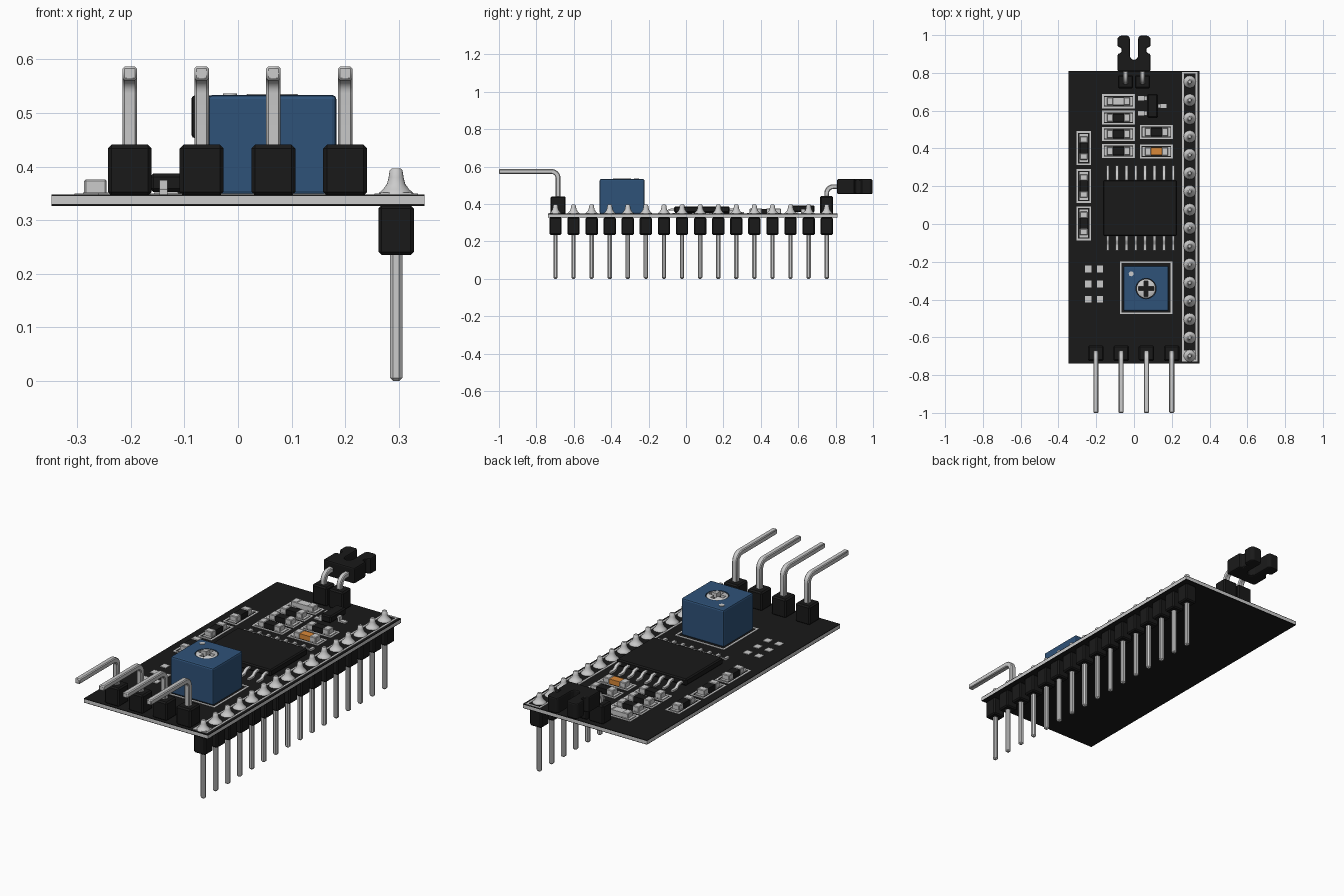
import bpy, bmesh, math
from mathutils import Vector

if "Cube" in bpy.data.objects:
    bpy.data.objects.remove(bpy.data.objects["Cube"])


def material(name, rgb):
    m = bpy.data.materials.new(name)
    m.diffuse_color = (*rgb, 1)
    m.use_nodes = True
    m.node_tree.nodes["Principled BSDF"].inputs["Base Color"].default_value = m.diffuse_color
    return m


BLACK = material("black", (0.010, 0.010, 0.010))
WHITE = material("white", (0.75, 0.75, 0.75))
BLUE = material("blue", (0.028, 0.085, 0.19))
ORANGE = material("orange", (0.7, 0.25, 0.04))
TOP = 0.348  # upper surface of the board


def finish(name, bm, mat=None, bevel=0, smooth=False, segments=1):
    bmesh.ops.recalc_face_normals(bm, faces=bm.faces)
    me = bpy.data.meshes.new(name)
    bm.to_mesh(me)
    bm.free()
    ob = bpy.data.objects.new(name, me)
    bpy.context.collection.objects.link(ob)
    if mat:
        me.materials.append(mat)
    if bevel:
        b = ob.modifiers.new("bevel", 'BEVEL')
        b.width, b.segments, b.limit_method = bevel, segments, 'ANGLE'
    if smooth:
        bpy.ops.object.select_all(action='DESELECT')
        ob.select_set(True)
        bpy.context.view_layer.objects.active = ob
        bpy.ops.object.shade_smooth_by_angle(angle=math.radians(40))
    return ob


def boxes(name, bounds, mat=None, bevel=0, segments=1):
    """One object from boxes given as (x0, x1, y0, y1, z0, z1)."""
    bm = bmesh.new()
    for x0, x1, y0, y1, z0, z1 in bounds:
        vs = bmesh.ops.create_cube(bm, size=1)["verts"]
        for v in vs:
            v.co = ((x0 + x1) / 2 + v.co.x * (x1 - x0), (y0 + y1) / 2 + v.co.y * (y1 - y0),
                    (z0 + z1) / 2 + v.co.z * (z1 - z0))
    return finish(name, bm, mat, bevel, segments=segments)


def block(x, y, w, d, z0, z1):
    return (x - w / 2, x + w / 2, y - d / 2, y + d / 2, z0, z1)


def frame(name, x, y, w, d, t=0.009):
    """Thin printed rectangle on the board."""
    z0, z1 = TOP - 0.001, TOP + 0.002
    boxes(name, [block(x - w / 2, y, t, d + t, z0, z1), block(x + w / 2, y, t, d + t, z0, z1),
                 block(x, y - d / 2, w - t, t, z0, z1), block(x, y + d / 2, w - t, t, z0, z1)], WHITE)


def strip(name, path, x, width, thick, bevel=0.004):
    """Rectangular wire swept along a (y, z) path."""
    bm = bmesh.new()
    pts = [Vector(p) for p in path]
    rings = []
    for i, p in enumerate(pts):
        a = (p - pts[i - 1]).normalized() if i else (pts[1] - p).normalized()
        b = (pts[i + 1] - p).normalized() if i < len(pts) - 1 else a
        t = (a + b).normalized()
        n = Vector((-t.y, t.x)) * (thick / 2 / max(t.dot(a), 0.3))
        rings.append([bm.verts.new((x + s * width / 2, *(p + n * k)))
                      for s, k in ((-1, -1), (1, -1), (1, 1), (-1, 1))])
    for r, q in zip(rings, rings[1:]):
        for j in range(4):
            bm.faces.new((r[j], r[(j + 1) % 4], q[(j + 1) % 4], q[j]))
    bm.faces.new(rings[0])
    bm.faces.new(rings[-1])
    return finish(name, bm, None, bevel, smooth=True)


def bent_path(y, z0, z_top, y_end, r):
    s = 1 if y_end > y else -1
    arc = [(y + s * r * (1 - math.cos(a)), z_top - r + r * math.sin(a))
           for a in [i * math.pi / 12 for i in range(7)]]
    return [(y, z0)] + arc + [(y_end, z_top)]


def lathe(name, x, y, profile, mat=None, n=16):
    bm = bmesh.new()
    vs = [bm.verts.new((x + r, y, z)) for r, z in profile]
    es = [bm.edges.new(p) for p in zip(vs, vs[1:])]
    bmesh.ops.spin(bm, geom=vs + es, cent=(x, y, 0), axis=(0, 0, 1), angle=2 * math.pi, steps=n)
    bmesh.ops.remove_doubles(bm, verts=bm.verts, dist=1e-5)
    return finish(name, bm, mat, smooth=True)


def cut(ob, cutter):
    m = ob.modifiers.new("cut", 'BOOLEAN')
    m.object, m.operation, m.solver = cutter, 'DIFFERENCE', 'EXACT'
    cutter.hide_render = True
    cutter.hide_set(True)


# circuit board: pale core with black faces
boxes("board_core", [(-0.348, 0.348, -0.738, 0.81, 0.33, 0.345)])
boxes("board_top_layer", [(-0.348, 0.348, -0.738, 0.81, 0.345, TOP)], BLACK)
boxes("board_bottom_layer", [(-0.348, 0.348, -0.738, 0.81, 0.327, 0.33)], BLACK)

# long downward header with solder cones
HX = 0.295
frame("header_outline", HX, 0.039, 0.072, 1.525)
for i in range(16):
    y = -0.698 + i * 0.0967
    boxes("header_housing", [block(HX, y, 0.066, 0.066, 0.235, 0.328)], BLACK, 0.006)
    boxes("header_pin", [block(HX, y, 0.023, 0.023, 0, 0.34)], None, 0.006)
    if i == 0:
        boxes("square_pad", [block(HX, y, 0.058, 0.058, TOP - 0.001, TOP + 0.004)])
    lathe("solder_cone", HX, y, [(0, TOP - 0.002), (0.033, TOP - 0.002), (0.032, 0.351), (0.024, 0.358),
                                 (0.017, 0.368), (0.014, 0.38), (0.012, 0.393), (0.008, 0.397), (0, 0.397)])

# four right-angle connector pins at the front
for x in (-0.202, -0.068, 0.066, 0.200):
    boxes("connector_housing", [block(x, -0.684, 0.082, 0.082, TOP - 0.002, 0.441)], BLACK, 0.007)
    strip("connector_pin", bent_path(-0.684, 0.36, 0.574, -1.0, 0.036), x, 0.027, 0.026)

# two right-angle pins at the back, carrying the jumper cap
for x in (-0.045, 0.045):
    boxes("jumper_housing", [block(x, 0.752, 0.082, 0.07, TOP - 0.002, 0.443)], BLACK, 0.007)
    strip("jumper_pin", bent_path(0.752, 0.36, 0.493, 0.9, 0.036), x, 0.025, 0.025)

# jumper cap: U-shaped outline with waist notches
side = [(0.087, 0.808), (0.087, 0.9), (0.066, 0.907), (0.066, 0.932), (0.087, 0.939),
        (0.087, 0.985), (0.075, 0.997), (0.030, 0.997), (0.022, 0.985), (0.022, 0.89),
        (0.016, 0.876), (0.007, 0.869)]
bm = bmesh.new()
outline = side + [(-x, y) for x, y in reversed(side)]
face = bm.faces.new([bm.verts.new((x, y, 0.453)) for x, y in outline])
top = bmesh.ops.extrude_face_region(bm, geom=[face])["geom"]
bmesh.ops.translate(bm, vec=(0, 0, 0.08), verts=[v for v in top if isinstance(v, bmesh.types.BMVert)])
finish("jumper_cap", bm, BLACK, 0.009, segments=2)

# blue trimmer with a cross-slotted screw set in its top
TX, TY = 0.064, -0.342
frame("trimmer_outline", TX, TY + 0.004, 0.268, 0.27)
trimmer = boxes("trimmer_body", [block(TX, TY, 0.239, 0.239, TOP - 0.001, 0.534)], BLUE, 0.008, 2)
cut(trimmer, lathe("trimmer_hole_cutter", TX, TY, [(0, 0.505), (0.054, 0.505), (0.054, 0.56), (0, 0.56)], n=32))
lathe("screw_floor", TX, TY, [(0, 0.504), (0.0535, 0.504), (0.0535, 0.512), (0, 0.512)], BLACK, 32)
screw = lathe("trimmer_screw", TX, TY, [(0, 0.511), (0.051, 0.511), (0.051, 0.532), (0.046, 0.536), (0, 0.536)], n=32)
for w, d in ((0.082, 0.022), (0.022, 0.082)):
    cut(screw, boxes("slot_cutter", [block(TX, TY, w, d, 0.5, 0.56)]))
lathe("trimmer_dot", -0.015, -0.264, [(0, 0.532), (0.013, 0.532), (0.013, 0.5365), (0, 0.5365)], WHITE)

# main chip with eight gull-wing leads on each long side
boxes("chip_body", [(-0.164, 0.228, -0.063, 0.233, 0.353, 0.387)], BLACK, 0.006)
for i in range(8):
    x = -0.139 + i * 0.0495
    for s in (-1, 1):
        path = [(0.085 + s * d, z) for d, z in
                ((0.14, 0.371), (0.165, 0.371), (0.175, 0.368), (0.188, 0.356), (0.198, 0.353), (0.226, 0.353))]
        strip("chip_lead", path, x, 0.015, 0.009, 0)


def component(name, x, y, upright, mid=BLACK):
    """Small surface-mount part: two metal ends, a body and a printed outline."""
    def b(off, length, width, z1):
        if upright:
            return block(x, y + off, width, length, TOP - 0.001, z1)
        return block(x + off, y, length, width, TOP - 0.001, z1)
    frame(name + "_outline", x, y, *((0.07, 0.17) if upright else (0.165, 0.066)))
    boxes(name + "_ends", [b(-0.045, 0.034, 0.042, 0.376), b(0.045, 0.034, 0.042, 0.376)], None, 0.003)
    boxes(name + "_pads", [b(-0.052, 0.046, 0.046, 0.352), b(0.052, 0.046, 0.046, 0.352)])
    boxes(name + "_body", [b(0, 0.06, 0.04, 0.373)], mid)


for y in (0.402, 0.201, 0.003):
    component("side_resistor", -0.266, y, True)
for y in (0.563, 0.476, 0.386):
    component("resistor", -0.082, y, False)
component("power_light", -0.082, 0.65, False, WHITE)
component("resistor", 0.119, 0.487, False)
component("diode", 0.119, 0.384, False, ORANGE)

# three-legged transistor
boxes("transistor_body", [(0.07, 0.126, 0.562, 0.688, 0.356, 0.392)], BLACK, 0.006)
for x, y in ((0.043, 0.666), (0.043, 0.586), (0.150, 0.625)):
    s = -1 if x < 0.098 else 1
    boxes("transistor_leg", [block(x, y, 0.042, 0.022, TOP - 0.001, 0.355),
                             block(x - s * 0.016, y, 0.012, 0.022, TOP, 0.374),
                             block(x - s * 0.022, y, 0.016, 0.022, 0.367, 0.374)])

# open solder pads
boxes("address_pads", [block(x, y, 0.034, 0.036, TOP - 0.001, TOP + 0.003)
                       for x in (-0.243, -0.180) for y in (-0.238, -0.318, -0.398)], WHITE)
